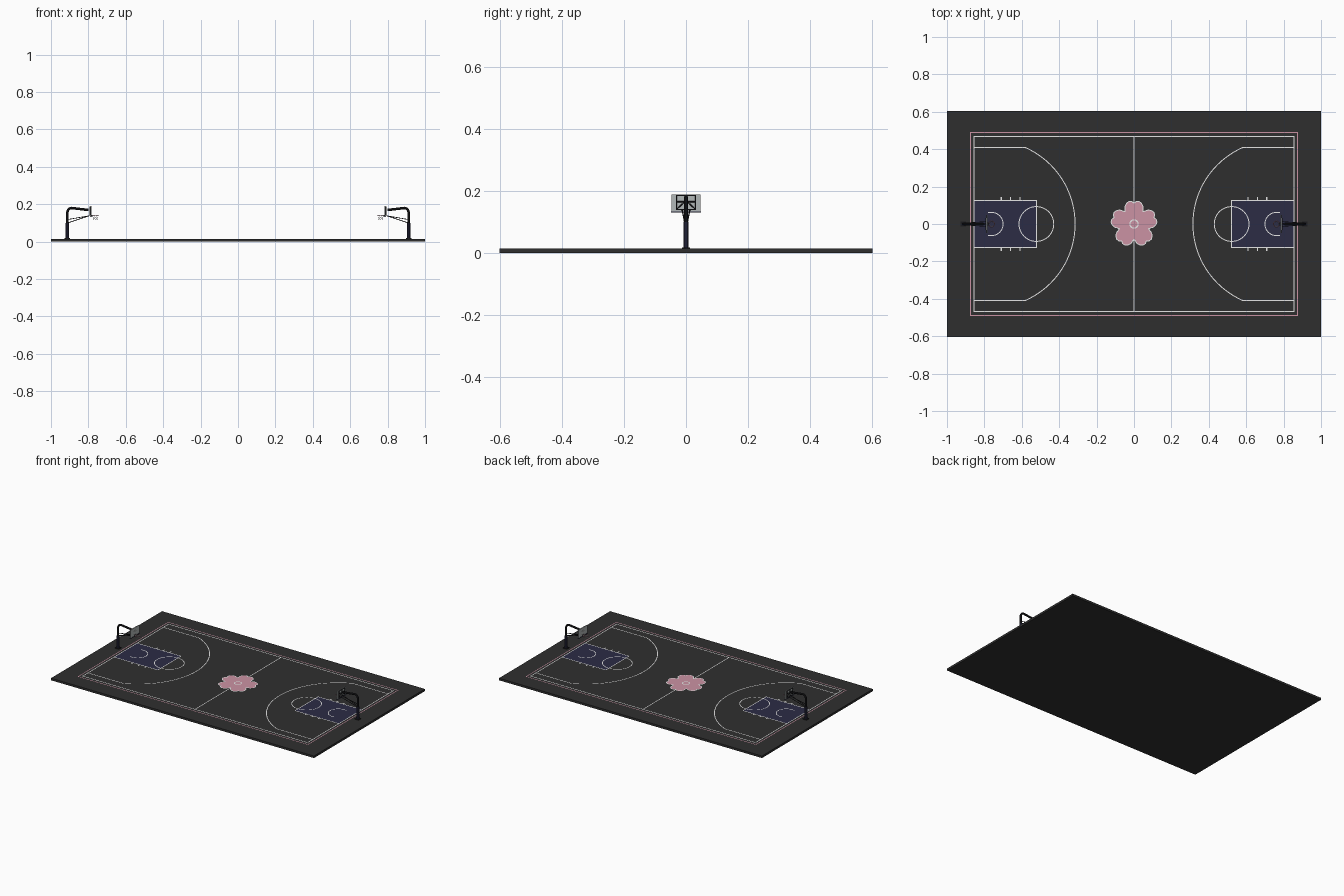
import bpy, bmesh, math
from mathutils import Vector

if "Cube" in bpy.data.objects:
    bpy.data.objects.remove(bpy.data.objects["Cube"])

def mat(name, r, g, b):
    m = bpy.data.materials.new(name)
    m.diffuse_color = (r, g, b, 1)
    m.use_nodes = True
    m.node_tree.nodes["Principled BSDF"].inputs["Base Color"].default_value = m.diffuse_color
    return m

ASPHALT = mat("dark asphalt", .028, .028, .028)
NAVY = mat("navy paint", .025, .025, .06)
PINK = mat("pink paint", .6, .29, .37)
WHITE = mat("white paint", .85, .85, .85)
BLACK = mat("black metal", .012, .012, .014)
GLASS = mat("grey glass", .45, .48, .48)
TOP = 0.0145  # court surface height

def mesh_object(name, bm, m):
    me = bpy.data.meshes.new(name)
    bm.to_mesh(me)
    bm.free()
    me.materials.append(m)
    ob = bpy.data.objects.new(name, me)
    bpy.context.collection.objects.link(ob)
    return ob

def box(name, lo, hi, m):
    bm = bmesh.new()
    bmesh.ops.create_cube(bm, size=1)
    for v in bm.verts:
        v.co = [(a + b) / 2 + c * abs(b - a) for a, b, c in zip(lo, hi, v.co)]
    return mesh_object(name, bm, m)

def plate(name, pts, z, m):
    # flat painted area
    bm = bmesh.new()
    f = bm.faces.new([bm.verts.new((x, y, z)) for x, y in pts])
    bm.normal_update()
    if f.normal.z < 0:
        f.normal_flip()
    bmesh.ops.triangulate(bm, faces=[f])
    return mesh_object(name, bm, m)

def line(name, pts, m, closed=False, w=.005, z=TOP + .0012):
    # painted line of constant width with mitred corners
    bm = bmesh.new()
    P = [Vector(p) for p in pts]
    n = len(P)
    pairs = []
    for i, p in enumerate(P):
        a = P[i - 1] if closed or i else p
        b = P[(i + 1) % n] if closed or i < n - 1 else p
        d0, d1 = (p - a), (b - p)
        d0 = d0.normalized() if d0.length else d1.normalized()
        d1 = d1.normalized() if d1.length else d0
        t = (d0 + d1).normalized()
        off = Vector((-t.y, t.x)) * (w / 2 / max(.5, t.dot(d0)))
        pairs.append([bm.verts.new((*(p + s * off), z)) for s in (1, -1)])
    for i in range(n if closed else n - 1):
        (a, b), (c, d) = pairs[i], pairs[(i + 1) % n]
        bm.faces.new((a, b, d, c))
    return mesh_object(name, bm, m)

def tubes(name, paths, r, m, cyclic=False, res=3):
    cu = bpy.data.curves.new(name, 'CURVE')
    cu.dimensions = '3D'
    cu.bevel_depth, cu.bevel_resolution, cu.use_fill_caps = r, res, True
    for path in paths:
        sp = cu.splines.new('POLY')
        sp.points.add(len(path) - 1)
        for q, co in zip(sp.points, path):
            q.co = (*co, 1)
        sp.use_cyclic_u = cyclic
    cu.materials.append(m)
    ob = bpy.data.objects.new(name, cu)
    bpy.context.collection.objects.link(ob)
    bpy.ops.object.select_all(action='DESELECT')
    bpy.context.view_layer.objects.active = ob
    ob.select_set(True)
    bpy.ops.object.convert(target='MESH')
    bpy.ops.object.shade_smooth_by_angle()

def arc(cx, cy, r, a0, a1, n):
    return [(cx + r * math.cos(math.radians(a0 + (a1 - a0) * i / n)),
             cy + r * math.sin(math.radians(a0 + (a1 - a0) * i / n))) for i in range(n + 1)]

def rect(x, y):
    return [(-x, -y), (x, -y), (x, y), (-x, y)]

# court slab and boundary lines
box("court_slab", (-1, -.603, 0), (1, .603, TOP), ASPHALT)
line("outer_border", rect(.874, .489), PINK, True)
line("boundary_line", rect(.855, .467), WHITE, True)
line("centre_line", [(0, -.467), (0, .467)], WHITE)

# centre blossom with five notched petals
half = [(-36, .082), (-31, .092), (-27, .106), (-20, .117), (-13, .123), (-6, .121)]
petal = half + [(0, .112)] + [(-a, r) for a, r in half[:0:-1]]
flower = [(r * math.cos(t), r * math.sin(t)) for k in range(5) for a, r in petal
          for t in [math.radians(90 + 72 * k + a)]]
plate("blossom", flower, TOP + .002, PINK)
line("blossom_outline", flower, WHITE, True, .005, TOP + .0028)
line("blossom_ring", arc(0, 0, .022, 0, 360, 32)[:-1], WHITE, True, .006, TOP + .0028)

for s, side in ((-1, "left"), (1, "right")):
    # mirror helpers: shapes are written for the +x end
    def mx(pts):
        return [(s * p[0], *p[1:]) for p in pts]

    def sbox(name, lo, hi, m):
        box(f"{side}_{name}", *mx([lo, hi]), m)

    def sline(name, pts, closed=False, **k):
        pts = mx(pts)
        line(f"{side}_{name}", pts if s > 0 else pts[::-1], WHITE, closed, **k)

    def stube(name, paths, r, m, cyclic=False, res=3):
        tubes(f"{side}_{name}", [mx(p) for p in paths], r, m, cyclic, res)

    # key, free throw circle and arcs
    key = [(.855, -.125), (.522, -.125), (.522, .125), (.855, .125)]
    plate(f"{side}_key", mx(key), TOP + .0006, NAVY)
    sline("key_line", key, True)
    sline("free_throw_circle", arc(.522, 0, .093, 0, 360, 48)[:-1], True)
    sline("restricted_arc", [(.78, .062)] + arc(.762, 0, .062, 90, 270, 24) + [(.78, -.062)])
    a = math.degrees(math.asin(.41 / .447))
    sline("three_point_line", [(.855, .41)] + arc(.762, 0, .447, 180 - a, 180 + a, 48) + [(.855, -.41)])
    for i, x in enumerate((.71, .66, .61)):
        for y in (-1, 1):
            sline(f"lane_mark_{i}_{y}", [(x, y * .125), (x, y * .144)], w=.007)

    # post: base, padded lower part, bent arm
    sbox("base_plate", (.897, -.013, TOP), (.927, .013, TOP + .004), BLACK)
    stube("post_padding", [[(.912, 0, TOP), (.912, 0, .1)]], .009, NAVY)
    bend = [(.887 + x, 0, .155 + z) for x, z in arc(0, 0, .025, 0, 80, 8)]
    stube("post", [[(.912, 0, TOP)] + bend + [(.8, 0, .169)]], .0068, BLACK)
    stube("lower_brace", [[(.91, y * .4, .1), (.795, y, .138)] for y in (-.012, .012)]
          + [[(.91, 0, .118), (.795, 0, .138)]], .002, BLACK)

    # backboard with rear frame, target square and bottom padding
    sbox("backboard", (.784, -.047, .133), (.788, .047, .19), GLASS)
    sbox("board_padding", (.782, -.048, .131), (.79, .048, .135), NAVY)
    Y, Z0, Z1, X = .031, .141, .186, .791
    stube("board_frame", [[(X, -Y, Z0), (X, Y, Z0), (X, Y, Z1), (X, -Y, Z1)]], .0026, BLACK, True)
    stube("board_struts", [[(X, 0, Z0), (X, 0, Z1)], [(X, -Y, .166), (X, Y, .166)],
                           [(X, -Y, Z0), (X, 0, .169)], [(X, Y, Z0), (X, 0, .169)]], .0022, BLACK)
    sq = [(.783, -.016, .144), (.783, .016, .144), (.783, .016, .168), (.783, -.016, .168)]
    stube("target_square", [sq], .001, WHITE, True, 1)

    # rim and net
    cx, rz = .762, .14
    ring = lambda r, z: [(x, y, z) for x, y in arc(cx, 0, r, 0, 360, 24)[:-1]]
    stube("rim", [ring(.0165, rz)], .0016, PINK, True)
    sbox("rim_mount", (.777, -.007, .135), (.785, .007, .142), BLACK)
    net = []
    for k in range(10):
        for d in (-1, 1):
            path = []
            for j, (r, z) in enumerate(((.0165, rz), (.0135, .132), (.011, .124), (.0095, .116))):
                t = math.radians(36 * k + 18 * d * j)
                path.append((cx + r * math.cos(t), r * math.sin(t), z))
            net.append(path)
    stube("net", net, .0005, WHITE, False, 0)
